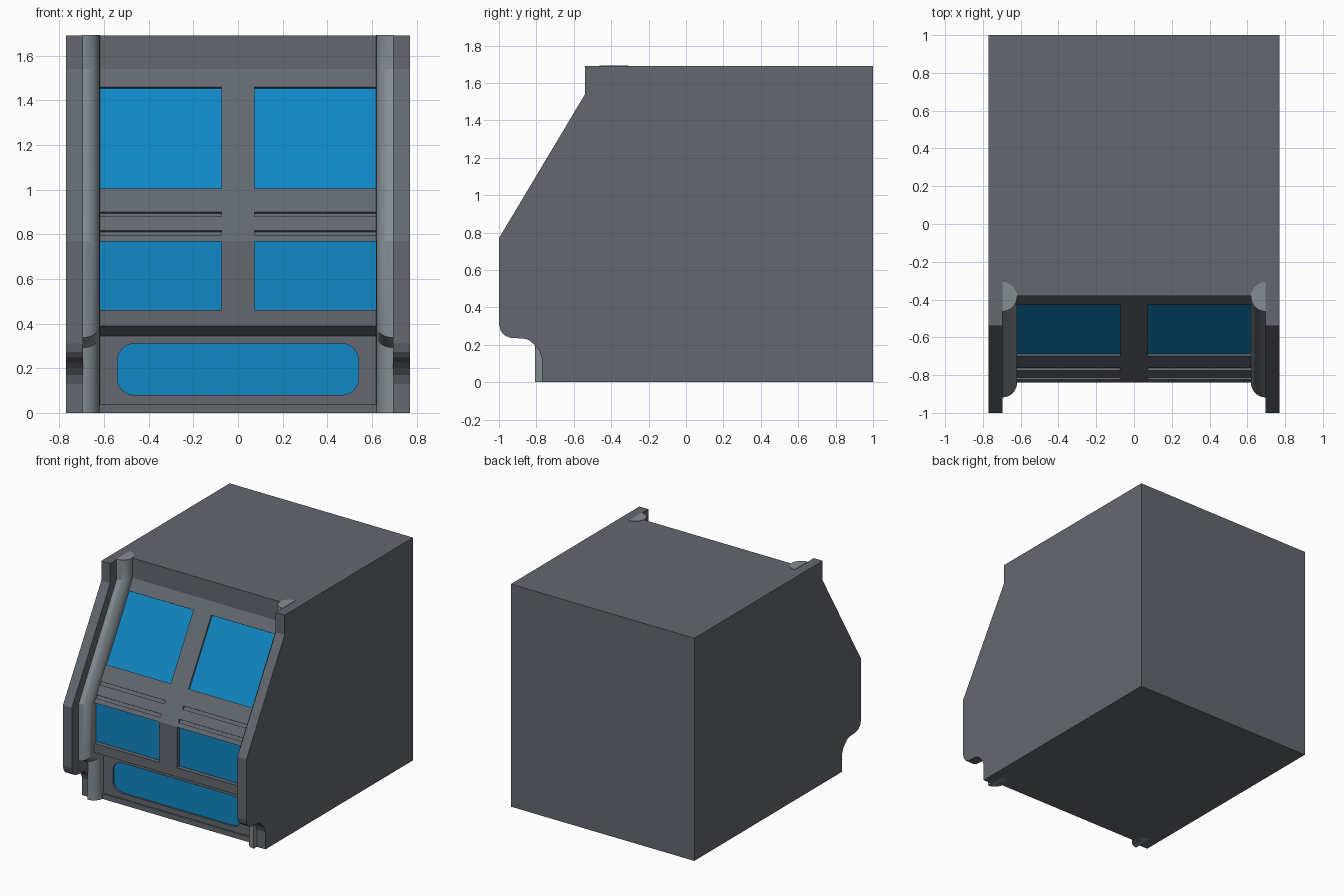
import bpy, bmesh, math
from mathutils import Vector

if "Cube" in bpy.data.objects:
    bpy.data.objects.remove(bpy.data.objects["Cube"])


def material(name, rgb):
    m = bpy.data.materials.new(name)
    m.diffuse_color = (*rgb, 1)
    m.use_nodes = True
    m.node_tree.nodes["Principled BSDF"].inputs["Base Color"].default_value = m.diffuse_color
    return m


GREY = material("dark grey", (0.125, 0.138, 0.162))
LIGHT = material("light grey", (0.231, 0.266, 0.292))
BLUE = material("blue", (0.005, 0.242, 0.55))


def finish(name, bm, mat):
    bmesh.ops.recalc_face_normals(bm, faces=bm.faces)
    me = bpy.data.meshes.new(name)
    bm.to_mesh(me)
    bm.free()
    me.materials.append(mat)
    ob = bpy.data.objects.new(name, me)
    bpy.context.collection.objects.link(ob)
    return ob


def prism(bm, pts, offset):
    """Extrude a planar 3D polygon along offset."""
    f = bm.faces.new([bm.verts.new(p) for p in pts])
    r = bmesh.ops.extrude_face_region(bm, geom=[f])
    vs = [g for g in r["geom"] if isinstance(g, bmesh.types.BMVert)]
    bmesh.ops.translate(bm, verts=vs, vec=offset)


def prism_x(bm, yz, x0, x1):
    prism(bm, [(x0, y, z) for y, z in yz], (x1 - x0, 0, 0))


def slope_slab(z0, z1, front, back):
    """Slab in the sloped front between two heights; depths run inward."""
    n = Vector((0.77, -0.46)).normalized()
    pts = []
    for z, d in ((z0, front), (z1, front), (z1, back), (z0, back)):
        y = -0.38 - 0.46 * (1.54 - z) / 0.77
        pts.append((y + n.x * d, z + n.y * d))
    return pts


def wall_slab(z0, z1, front, back):
    """Slab in the upright front below the slope."""
    return [(-0.84 + front, z0), (-0.84 + front, z1),
            (-0.84 + back, z1), (-0.84 + back, z0)]


def slot(hx, z0, z1, r, y):
    """Rounded rectangle outline in the xz plane."""
    pts = []
    for cx, cz, a in ((hx - r, z1 - r, 0), (r - hx, z1 - r, 90),
                      (r - hx, z0 + r, 180), (hx - r, z0 + r, 270)):
        for i in range(7):
            t = math.radians(a + i * 15)
            pts.append((cx + r * math.cos(t), y, cz + r * math.sin(t)))
    return pts


# Cabinet core
front = [(-0.38, 1.69), (-0.38, 1.54), (-0.84, 0.77), (-0.84, 0.39),
         (-0.73, 0.345), (-0.73, 0)]
bm = bmesh.new()
prism_x(bm, front + [(1, 0), (1, 1.69)], -0.695, 0.695)
core = finish("cabinet_core", bm, GREY)

# Recesses for windows, grooves and slot
bm = bmesh.new()
for x0, x1 in ((-0.64, -0.075), (0.075, 0.64)):
    prism_x(bm, slope_slab(1.005, 1.46, -0.05, 0.02), x0, x1)
    prism_x(bm, slope_slab(0.88, 0.90, -0.05, 0.015), x0, x1)
    prism_x(bm, slope_slab(0.797, 0.817, -0.05, 0.015), x0, x1)
    prism_x(bm, wall_slab(0.46, 0.768, -0.05, 0.04), x0, x1)
prism(bm, slot(0.54, 0.08, 0.31, 0.075, -0.78), (0, 0.07, 0))
cutter = finish("recess_cutter", bm, GREY)
cutter.hide_render = True
cutter.hide_viewport = True
mod = core.modifiers.new("recesses", "BOOLEAN")
mod.operation = "DIFFERENCE"
mod.solver = "EXACT"
mod.object = cutter

# Blue panels inside the recesses
for side, x0, x1 in (("left", -0.64, -0.075), ("right", 0.075, 0.64)):
    for part, outline in (("upper", slope_slab(1.005, 1.46, 0.013, 0.021)),
                          ("lower", wall_slab(0.46, 0.768, 0.034, 0.041))):
        bm = bmesh.new()
        prism_x(bm, outline, x0, x1)
        finish(f"{part}_window_{side}", bm, BLUE)
bm = bmesh.new()
prism(bm, slot(0.54, 0.08, 0.31, 0.075, -0.717), (0, 0.008, 0))
finish("tray_panel", bm, BLUE)

# Base bar
bm = bmesh.new()
prism_x(bm, [(-0.74, 0), (-0.74, 0.04), (-0.7, 0.04), (-0.7, 0)], -0.66, 0.66)
finish("base_bar", bm, GREY)

# Side panels and rounded corner posts
side_profile = [(-0.77, 0), (-0.77, 0.13), (-0.785, 0.17), (-0.81, 0.20),
                (-0.84, 0.226), (-0.86, 0.232), (-0.94, 0.238), (-0.97, 0.25),
                (-0.99, 0.273), (-1, 0.31), (-1, 0.77), (-0.54, 1.54),
                (-0.54, 1.69), (1, 1.69), (1, 0)]
# path: y, z, mitre slope
post_path = [(-0.385, 1.693, 0), (-0.385, 1.54, 0), (-0.84, 0.77, 0),
             (-0.84, 0.39, 0.68), (-0.73, 0.345, 0.68), (-0.73, 0, 0)]
for name, s in (("left", -1), ("right", 1)):
    bm = bmesh.new()
    prism_x(bm, side_profile, s * 0.695, s * 0.77)
    finish(f"side_panel_{name}", bm, GREY)

    bm = bmesh.new()
    rings = []
    for y, z, k in post_path:
        ring = []
        for i in range(17):
            t = math.pi * i / 16
            dy = 0.078 * math.cos(t)
            ring.append(bm.verts.new((s * (0.697 - 0.078 * math.sin(t)),
                                      y + dy, z + k * dy)))
        rings.append(ring)
    for a, b in zip(rings, rings[1:]):
        for i in range(17):
            j = (i + 1) % 17
            bm.faces.new((a[i], a[j], b[j], b[i]))
    bm.faces.new(rings[0])
    bm.faces.new(rings[-1])
    post = finish(f"corner_post_{name}", bm, LIGHT)
    bpy.ops.object.select_all(action="DESELECT")
    post.select_set(True)
    bpy.context.view_layer.objects.active = post
    bpy.ops.object.shade_smooth_by_angle(angle=math.radians(25))
